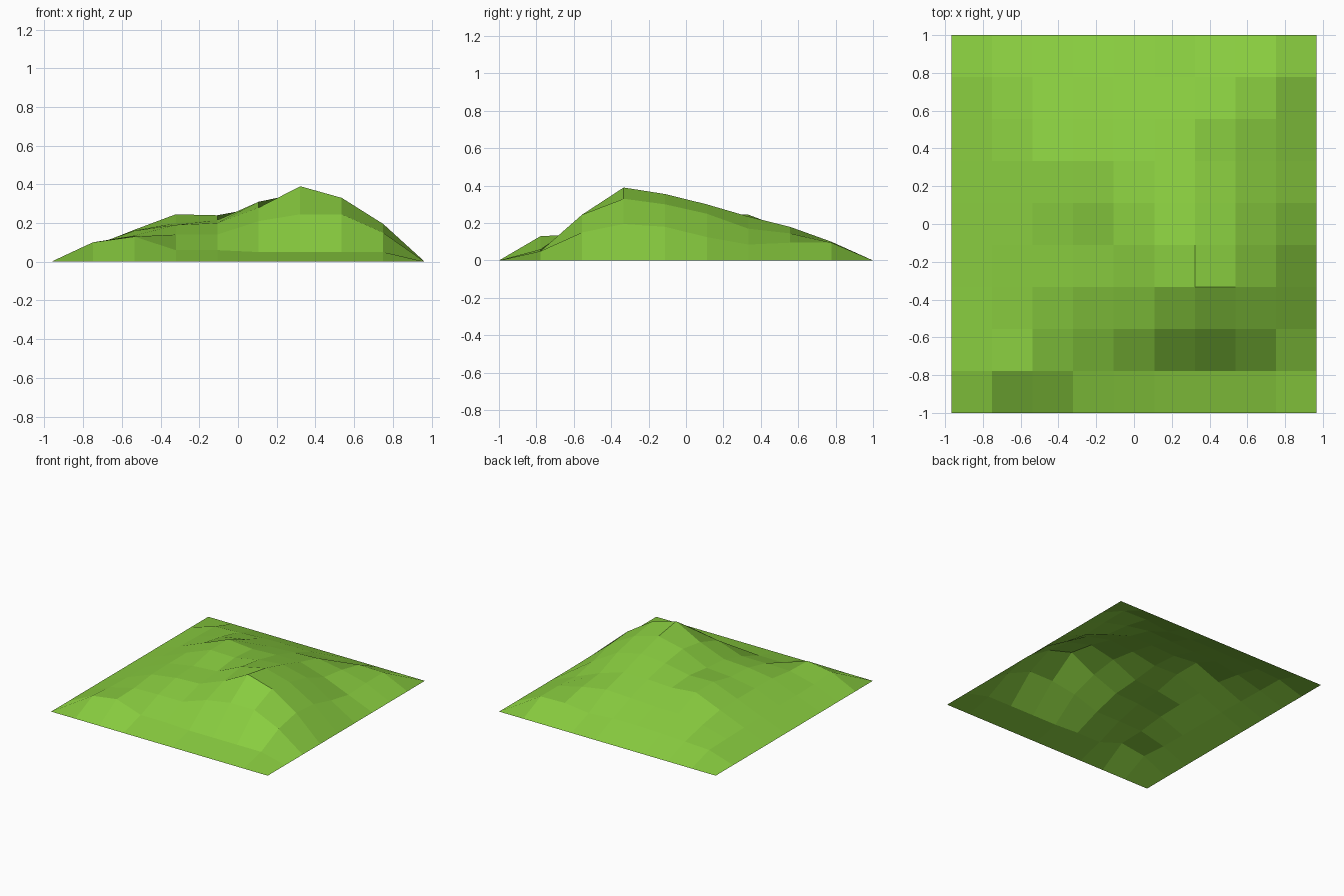
import bpy, bmesh

# Half size of the sheet, and heights of inner grid points (rows front to back)
HX, HY, N = 0.965, 1.0, 9
HEIGHTS = [
    [.10, .13, .06, .06, .05, .05, .05, .05],
    [.085, .135, .14, .14, .21, .245, .245, .15],
    [.08, .16, .19, .20, .28, .39, .33, .195],
    [.08, .165, .20, .215, .31, .355, .30, .18],
    [.08, .165, .245, .24, .28, .30, .25, .125],
    [.075, .16, .245, .225, .235, .235, .17, .085],
    [.07, .125, .16, .16, .17, .18, .145, .095],
    [.065, .075, .085, .09, .09, .075, .10, .095],
]

# Low-poly hill: flat grid with its inner points raised, edges on the ground
bm = bmesh.new()
bmesh.ops.create_grid(bm, x_segments=N, y_segments=N, size=1.0)
for v in bm.verts:
    i = round((v.co.x + 1) / 2 * N)
    j = round((v.co.y + 1) / 2 * N)
    inner = 0 < i < N and 0 < j < N
    z = HEIGHTS[j - 1][i - 1] if inner else 0.0
    v.co = (v.co.x * HX, v.co.y * HY, z)

mesh = bpy.data.meshes.new("grassy_hill")
bm.to_mesh(mesh)
bm.free()
hill = bpy.data.objects.new("grassy_hill", mesh)
bpy.context.collection.objects.link(hill)

# Grass colour
grass = bpy.data.materials.new("grass_green")
grass.diffuse_color = (0.25, 0.61, 0.05, 1)
mesh.materials.append(grass)
